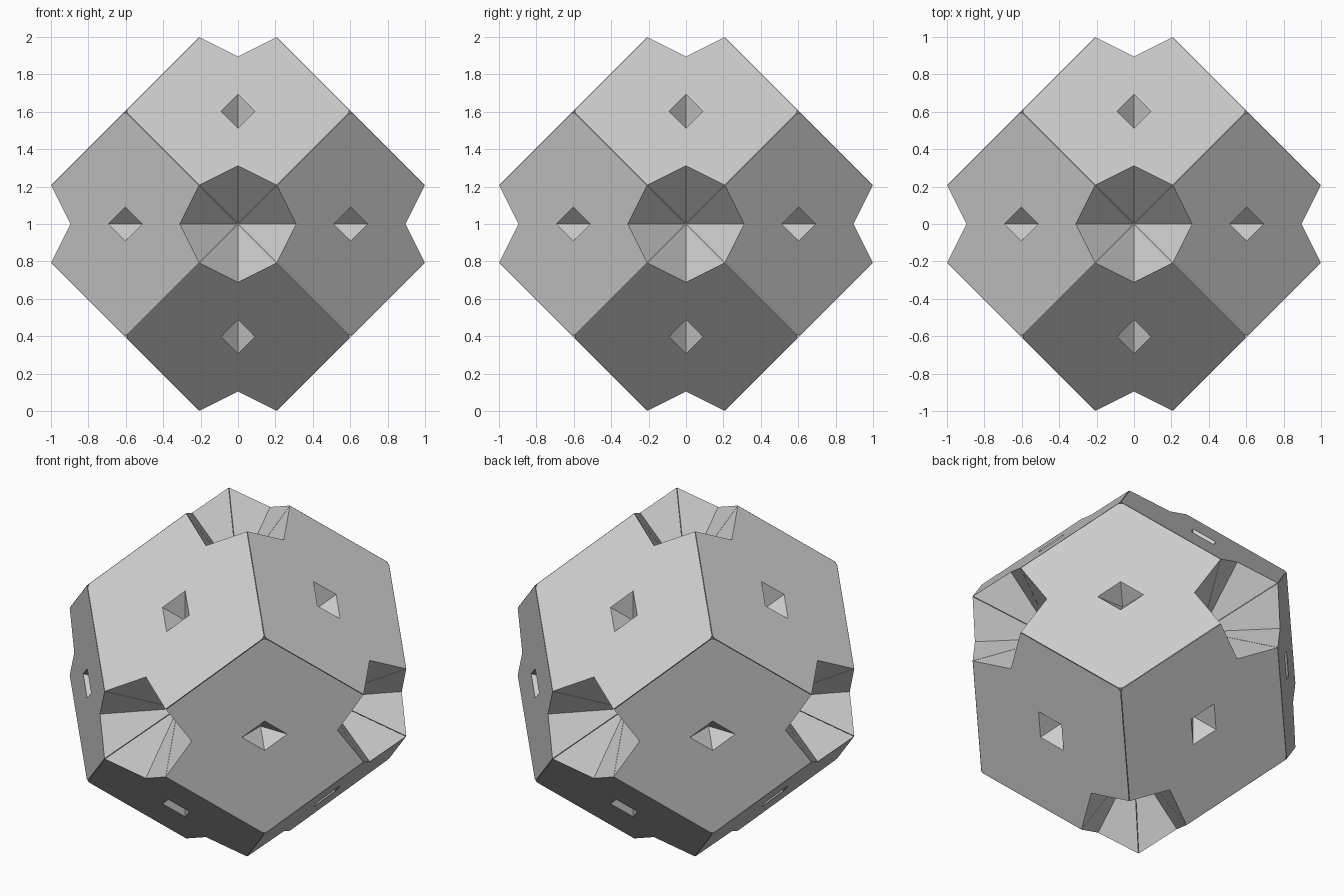
import bpy, bmesh
from mathutils import Vector, Matrix

cube = bpy.data.objects.get("Cube")
if cube:
    bpy.data.objects.remove(cube, do_unlink=True)

grey = bpy.data.materials.new("plain_grey")
grey.use_nodes = True
COLOUR = (0.6, 0.6, 0.6, 1.0)
grey.diffuse_color = COLOUR
grey.node_tree.nodes["Principled BSDF"].inputs["Base Color"].default_value = COLOUR

# Proportions of the rhombic twelve-sided solid
S = (2 ** 0.5 - 1) / 2    # half width of the dimple on the solid's edges
A = 1 + S                 # distance to the uncut points
M = 1.5 * S               # dimple reach along the face
H = A / 2                 # face centre
Q = A - 2 * M             # dimple bottom
D = 0.091                 # diamond pit half width
GAP = 0.997               # shrink that opens the seams
TIP = 0.02                # blunting of the three-way corners


def build_wedge():
    """One wedge: axes u, v meet the face u + v = A, w runs across it."""
    e1, e2, t = Vector((A - S, S, S)), Vector((S, A - S, S)), Vector((H, H, H))
    pts = {
        "centre": (0, 0, 0), "g1": (Q, 0, 0), "g2": (0, Q, 0),
        "n1": (A - M, M, 0), "n2": (M, A - M, 0), "e1": e1, "e2": e2,
        "t1": t.lerp(e1, TIP), "t2": t.lerp(e2, TIP),
        "side": (H, H, D), "b": (H + D, H - D, 0), "c": (H - D, H + D, 0),
        "pit": (H - D, H - D, 0),
    }
    faces = [
        "n1 e1 t1 t2 e2 n2 c side b",                          # outer face
        "g1 e1 n1", "g2 n2 e2",                                # dimple slopes
        "side pit b", "side c pit",                            # diamond pit
        "centre t1 e1 g1", "centre t2 t1", "centre g2 e2 t2",  # seam walls
    ]
    bm = bmesh.new()
    for side in (1, -1):
        verts = {k: bm.verts.new((p[0], p[1], p[2] * side)) for k, p in pts.items()}
        for names in faces:
            bm.faces.new([verts[n] for n in names.split()])
    bmesh.ops.remove_doubles(bm, verts=bm.verts, dist=0.0001)
    bmesh.ops.recalc_face_normals(bm, faces=bm.faces)
    # Shrink around the face centre to open thin seams
    bmesh.ops.scale(bm, vec=(GAP, GAP, GAP), verts=bm.verts,
                    space=Matrix.Translation((-H, -H, 0)))
    mesh = bpy.data.meshes.new("wedge")
    bm.to_mesh(mesh)
    bm.free()
    mesh.materials.append(grey)
    return mesh


# Twelve wedges, one for each pair of signed axes
wedge = build_wedge()
axes = [Vector((1, 0, 0)), Vector((0, 1, 0)), Vector((0, 0, 1))]
for i in range(3):
    for su in (1, -1):
        for sv in (1, -1):
            u, v = axes[i] * su, axes[(i + 1) % 3] * sv
            turn = Matrix((u, v, u.cross(v))).transposed().to_4x4()
            obj = bpy.data.objects.new("wedge_piece", wedge)
            obj.matrix_world = Matrix.Translation((0, 0, 1)) @ turn
            bpy.context.collection.objects.link(obj)
